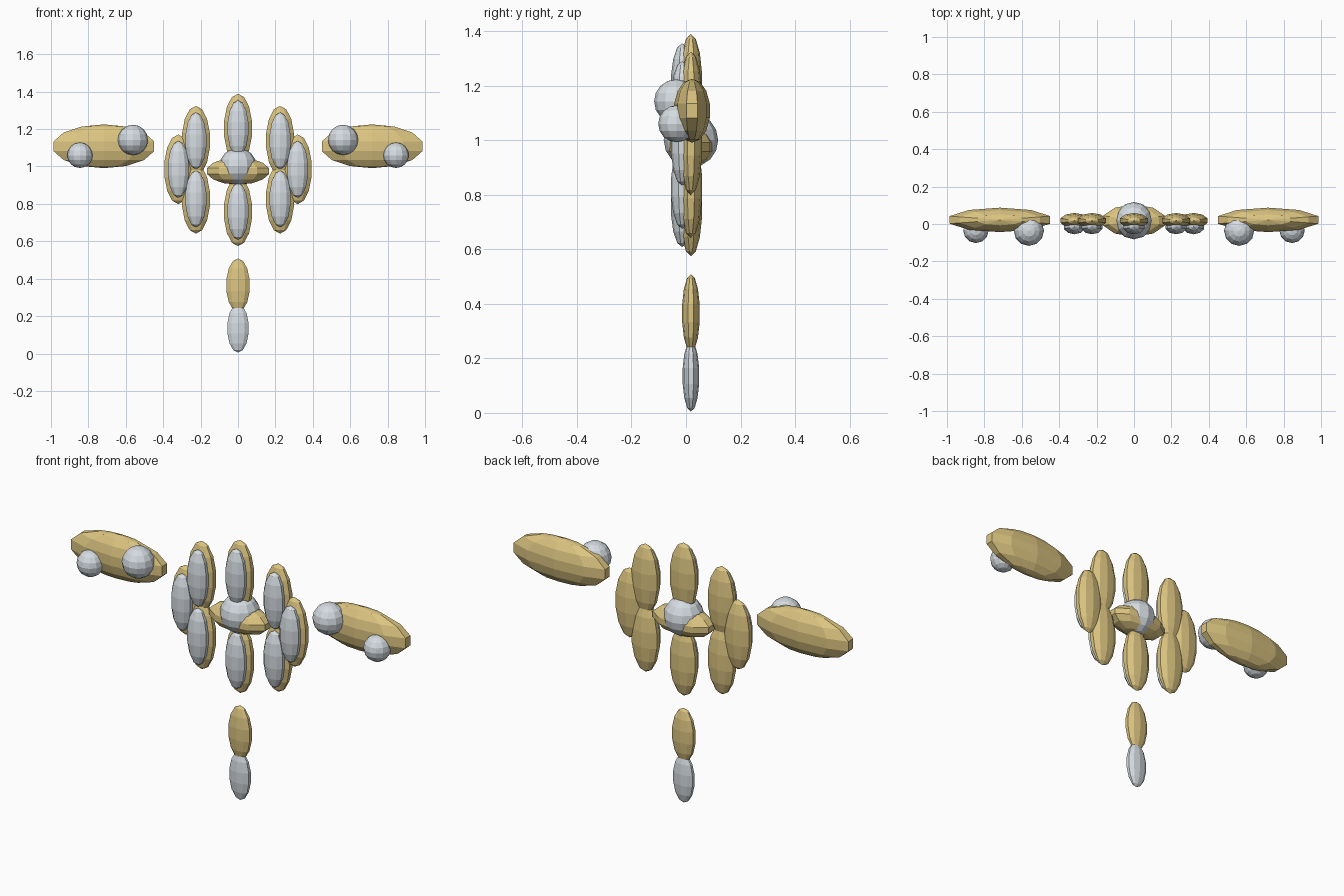
import bpy

if "Cube" in bpy.data.objects:
    bpy.data.objects.remove(bpy.data.objects["Cube"])


def material(name, rgb):
    mat = bpy.data.materials.new(name)
    mat.diffuse_color = (*rgb, 1)
    mat.use_nodes = True
    mat.node_tree.nodes["Principled BSDF"].inputs["Base Color"].default_value = mat.diffuse_color
    return mat


GOLD = material("gold", (0.72, 0.56, 0.22))
SILVER = material("silver", (0.66, 0.71, 0.75))


def bead(name, loc, radii, mat, segments=10, rings=7):
    """Flat-shaded, low-poly ellipsoid."""
    bpy.ops.mesh.primitive_uv_sphere_add(
        segments=segments, ring_count=rings, radius=1, location=loc)
    obj = bpy.context.object
    obj.name = name
    obj.scale = radii
    bpy.ops.object.transform_apply(location=False, rotation=False, scale=True)
    obj.data.materials.append(mat)
    return obj


Y = 0.018  # depth of the main plane

# Central hub and its flattened collar
bead("hub_sphere", (0, Y, 1.0), (0.1, 0.1, 0.1), SILVER, 12, 8)
bead("hub_collar", (0, Y, 0.975), (0.178, 0.088, 0.072), GOLD)

# Ring of gold petals, each with a silver inlay on the front
petals = [(0, 1.203), (0, 0.76)]
for side in (-1, 1):
    petals += [(side * 0.225, 1.138), (side * 0.225, 0.827), (side * 0.319, 0.985)]
for i, (x, z) in enumerate(petals):
    bead(f"petal_{i}", (x, Y, z), (0.08, 0.042, 0.186), GOLD)
    bead(f"petal_inlay_{i}", (x, -0.014, z), (0.06, 0.042, 0.152), SILVER)

# Hanging pendant with a silver tip
bead("pendant", (0, Y, 0.365), (0.067, 0.033, 0.143), GOLD)
bead("pendant_tip", (0, Y, 0.135), (0.061, 0.031, 0.13), SILVER)

# Side wings with two round studs each
for side, label in ((-1, "left"), (1, "right")):
    bead(f"wing_{label}", (side * 0.717, 0.022, 1.108), (0.29, 0.067, 0.117), GOLD)
    bead(f"inner_stud_{label}", (side * 0.562, -0.036, 1.142), (0.081,) * 3, SILVER, 12, 8)
    bead(f"outer_stud_{label}", (side * 0.845, -0.034, 1.06), (0.068,) * 3, SILVER, 12, 8)
